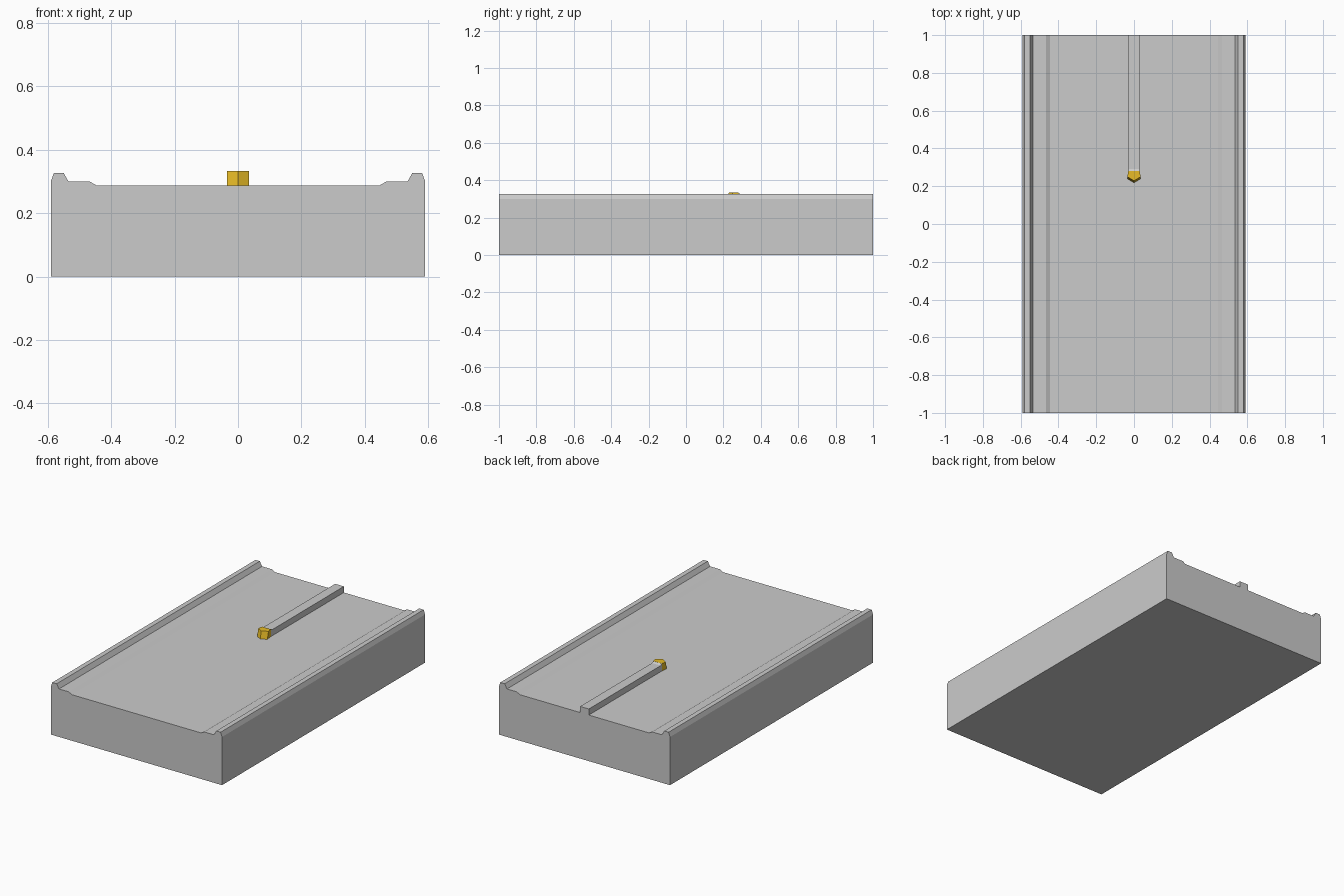
import bpy

if "Cube" in bpy.data.objects:
    bpy.data.objects.remove(bpy.data.objects["Cube"])


def prism(name, outline, place, low, high):
    """Extrude an outline between two levels; place maps (a, b, level) to xyz."""
    n = len(outline)
    verts = [place(a, b, low) for a, b in outline] + [place(a, b, high) for a, b in outline]
    faces = [tuple(range(n))[::-1], tuple(range(n, 2 * n))]
    faces += [(i, (i + 1) % n, n + (i + 1) % n, n + i) for i in range(n)]
    mesh = bpy.data.meshes.new(name)
    mesh.from_pydata(verts, [], faces)
    mesh.update()
    obj = bpy.data.objects.new(name, mesh)
    bpy.context.collection.objects.link(obj)
    return obj


def along_y(a, b, level):
    return (a, -level, b)


def along_z(a, b, level):
    return (a, b, level)


def colour(obj, name, rgb):
    mat = bpy.data.materials.new(name)
    mat.diffuse_color = (*rgb, 1)
    mat.use_nodes = True
    mat.node_tree.nodes["Principled BSDF"].inputs["Base Color"].default_value = mat.diffuse_color
    obj.data.materials.append(mat)


# road slab with raised barriers: half profile mirrored across x
half = [(0.59, 0), (0.59, 0.30), (0.58, 0.327), (0.55, 0.327),
        (0.534, 0.299), (0.467, 0.299), (0.446, 0.287)]
profile = half + [(-x, z) for x, z in reversed(half)]
prism("road_slab", profile, along_y, -1, 1)

# central divider on the rear half
prism("divider", [(-0.03, 0.28), (0.03, 0.28), (0.03, 1), (-0.03, 1)],
      along_z, 0.28, 0.325)

# pointed yellow divider nose, leaning back slightly toward the top
nose = prism("divider_nose", [(-0.035, 0.238), (0, 0.217), (0.035, 0.238),
                              (0.03, 0.28), (-0.03, 0.28)], along_z, 0.28, 0.333)
for v in nose.data.vertices:
    if v.co.z > 0.3 and v.co.y < 0.27:
        v.co.y += 0.012
colour(nose, "yellow", (0.8, 0.5, 0.02))

# pale sloped strip joining the nose to the divider
strip = prism("nose_strip", [(0.279, 0.30), (0.292, 0.30), (0.292, 0.325), (0.279, 0.333)],
              lambda a, b, level: (level, a, b), -0.03, 0.03)
colour(strip, "pale", (0.8, 0.8, 0.8))
